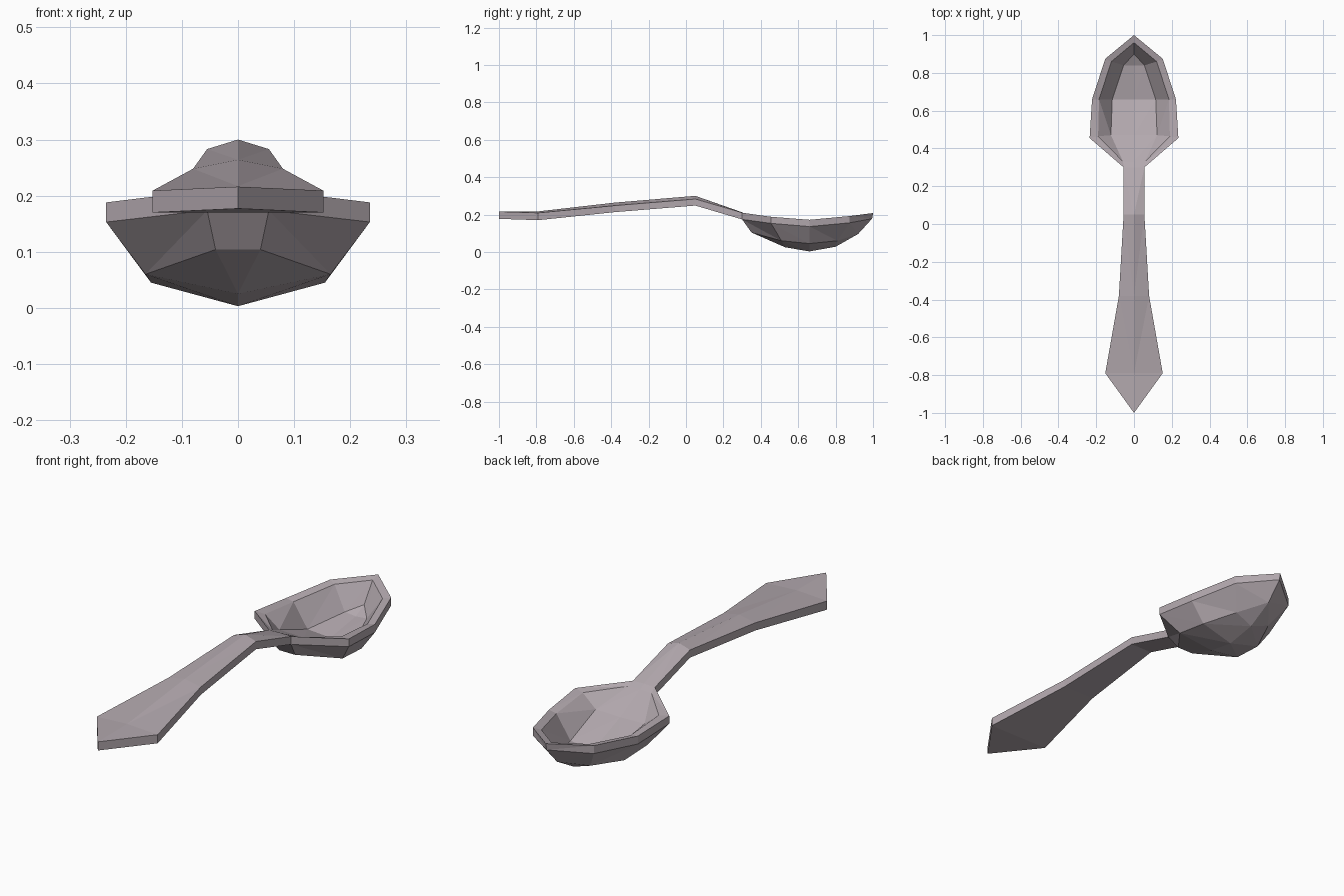
import bpy, bmesh

if "Cube" in bpy.data.objects:
    bpy.data.objects.remove(bpy.data.objects["Cube"])

bm = bmesh.new()
cache = {}


def v(p):
    # shared vertices keep the half shell welded
    if p not in cache:
        cache[p] = bm.verts.new(p)
    return cache[p]


def face(*pts):
    pts = list(dict.fromkeys(pts))
    if len(pts) > 2:
        bm.faces.new([v(p) for p in pts])


def strip(a, b):
    # faces between two rows of points, split into triangles
    for i in range(len(a) - 1):
        face(a[i], a[i + 1], b[i + 1])
        face(a[i], b[i + 1], b[i])


# Handle stations: y, half width, crown z, edge z, underside z
stations = [(-1.0, 0, .216, .216, .177), (-.79, .152, .217, .209, .170),
            (-.38, .08, .264, .248, .213), (.05, .055, .30, .283, .248),
            (.30, .055, .212, .21, .174)]
rows = [[(0, y, c), (w, y, e), (w, y, b), (0, y, b)] for y, w, c, e, b in stations]
for a, b in zip(rows, rows[1:]):
    strip(a, b)
# Vertical tip edge is closed by the mirrored side
neck_top, edge_top, edge_low, neck_low = rows[-1]

# Bowl rings on the right half, neck to tip
rim = [edge_top, (.235, .455, .188), (.222, .66, .172), (.152, .875, .192), (0, 1.0, .208)]
lip = [edge_low, (.235, .455, .153), (.222, .66, .136), (.152, .875, .156), (0, .995, .178)]
belly = [(.04, .35, .104), (.165, .51, .06), (.155, .66, .045), (.09, .81, .06), (0, .92, .096)]
keel = [(0, .35, .104), (0, .53, .025), (0, .66, .003), (0, .80, .028), (0, .92, .096)]
inner = [(.058, .33, .196), (.19, .465, .183), (.185, .66, .165), (.12, .86, .185), (0, .96, .198)]
floor = [(.058, .33, .196), (.122, .47, .128), (.115, .66, .06), (.055, .84, .085), (0, .90, .11)]
mid = [(0, .33, .197), (0, .47, .125), (0, .66, .052), (0, .84, .08), (0, .90, .11)]

for a, b in ((rim, lip), (lip, belly), (belly, keel), (inner, rim), (floor, inner), (mid, floor)):
    strip(a, b)
# Neck joins into bowl, above and below
face(neck_top, edge_top, inner[0], mid[0])
face(neck_low, edge_low, belly[0], keel[0])

# Mirror to the left half
bmesh.ops.mirror(bm, geom=bm.verts[:] + bm.edges[:] + bm.faces[:], axis='X', merge_dist=.0005)
bmesh.ops.remove_doubles(bm, verts=bm.verts[:], dist=.0005)
bmesh.ops.recalc_face_normals(bm, faces=bm.faces[:])
if bm.calc_volume(signed=True) < 0:
    bmesh.ops.reverse_faces(bm, faces=bm.faces[:])

mesh = bpy.data.meshes.new("spoon")
bm.to_mesh(mesh)
bm.free()
spoon = bpy.data.objects.new("spoon", mesh)
bpy.context.collection.objects.link(spoon)

metal = bpy.data.materials.new("pale mauve metal")
metal.diffuse_color = (.45, .395, .425, 1)
metal.use_nodes = True
metal.node_tree.nodes["Principled BSDF"].inputs["Base Color"].default_value = metal.diffuse_color
mesh.materials.append(metal)
